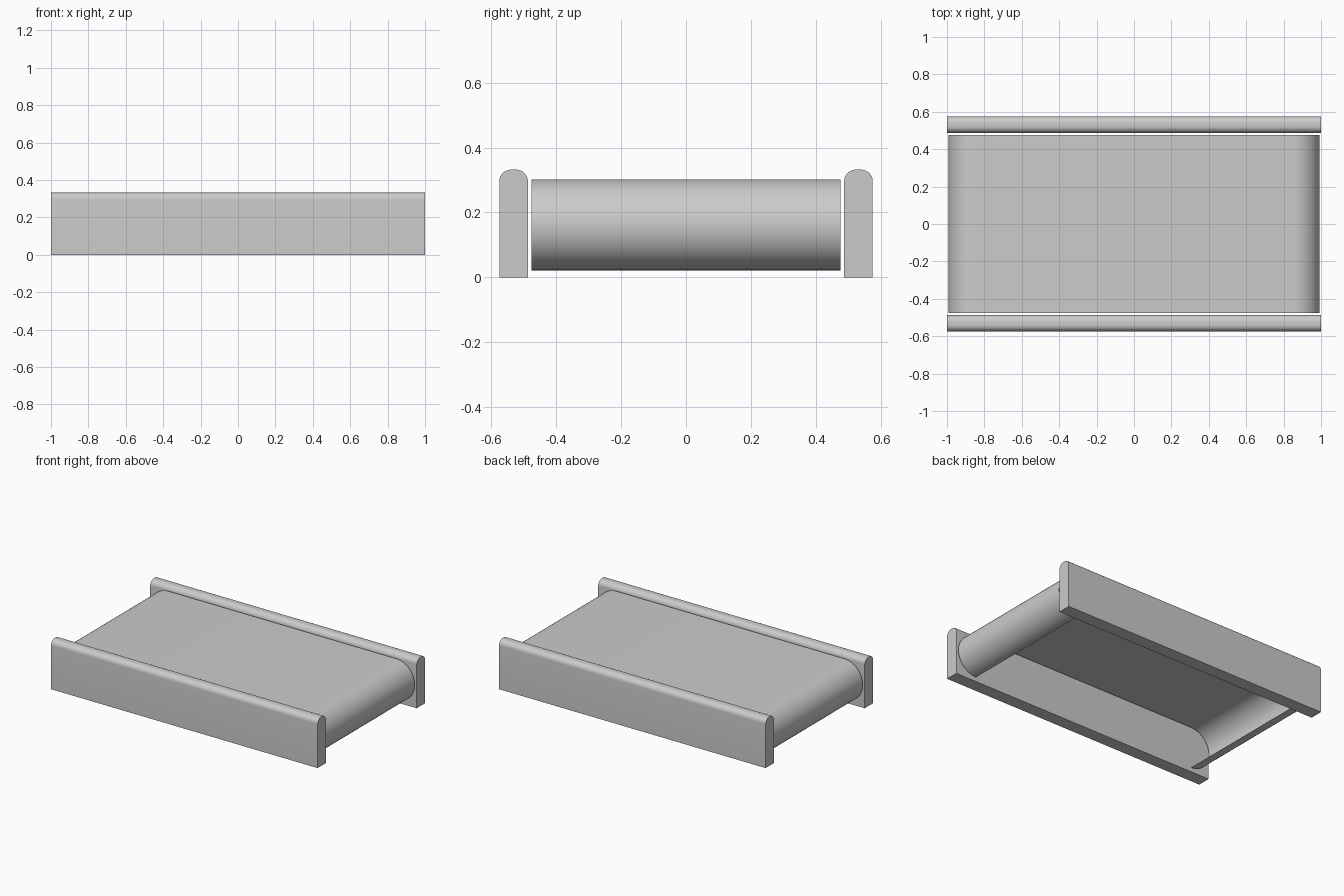
import bpy, math

if "Cube" in bpy.data.objects:
    bpy.data.objects.remove(bpy.data.objects["Cube"])


def extrude(name, profile, axis, a, b, closed):
    """Sweep a 2D profile along x (profile = y,z) or y (profile = x,z)."""
    n = len(profile)
    put = (lambda p, t: (t, p[0], p[1])) if axis == 'x' else (lambda p, t: (p[0], t, p[1]))
    verts = [put(p, t) for t in (a, b) for p in profile]
    faces = [(i, (i + 1) % n, n + (i + 1) % n, n + i) for i in range(n if closed else n - 1)]
    if closed:
        faces += [tuple(reversed(range(n))), tuple(range(n, 2 * n))]
    mesh = bpy.data.meshes.new(name)
    mesh.from_pydata(verts, [], faces)
    obj = bpy.data.objects.new(name, mesh)
    bpy.context.collection.objects.link(obj)
    bpy.ops.object.select_all(action='DESELECT')
    obj.select_set(True)
    bpy.context.view_layer.objects.active = obj
    bpy.ops.object.shade_smooth_by_angle(angle=math.radians(35))
    return obj


def arc(cx, cz, r, start, end, steps):
    return [(cx + r * math.cos(math.radians(start + (end - start) * i / steps)),
             cz + r * math.sin(math.radians(start + (end - start) * i / steps)))
            for i in range(steps + 1)]


# Side rails with rounded tops
HALF_W, TOP, R = 0.044, 0.332, 0.036
for name, y in (("front_rail", -0.531), ("back_rail", 0.531)):
    profile = [(y - HALF_W, 0), (y + HALF_W, 0)]
    profile += arc(y + HALF_W - R, TOP - R, R, 0, 90, 8)
    profile += arc(y - HALF_W + R, TOP - R, R, 90, 180, 8)
    extrude(name, profile, 'x', -1, 1, True)

# Belt: open sheet, curled under by half a turn at both ends
belt = arc(0.853, 0.162, 0.14, -90, 90, 24) + arc(-0.853, 0.162, 0.14, 90, 270, 24)
extrude("conveyor_belt", belt, 'y', 0.476, -0.476, False)
